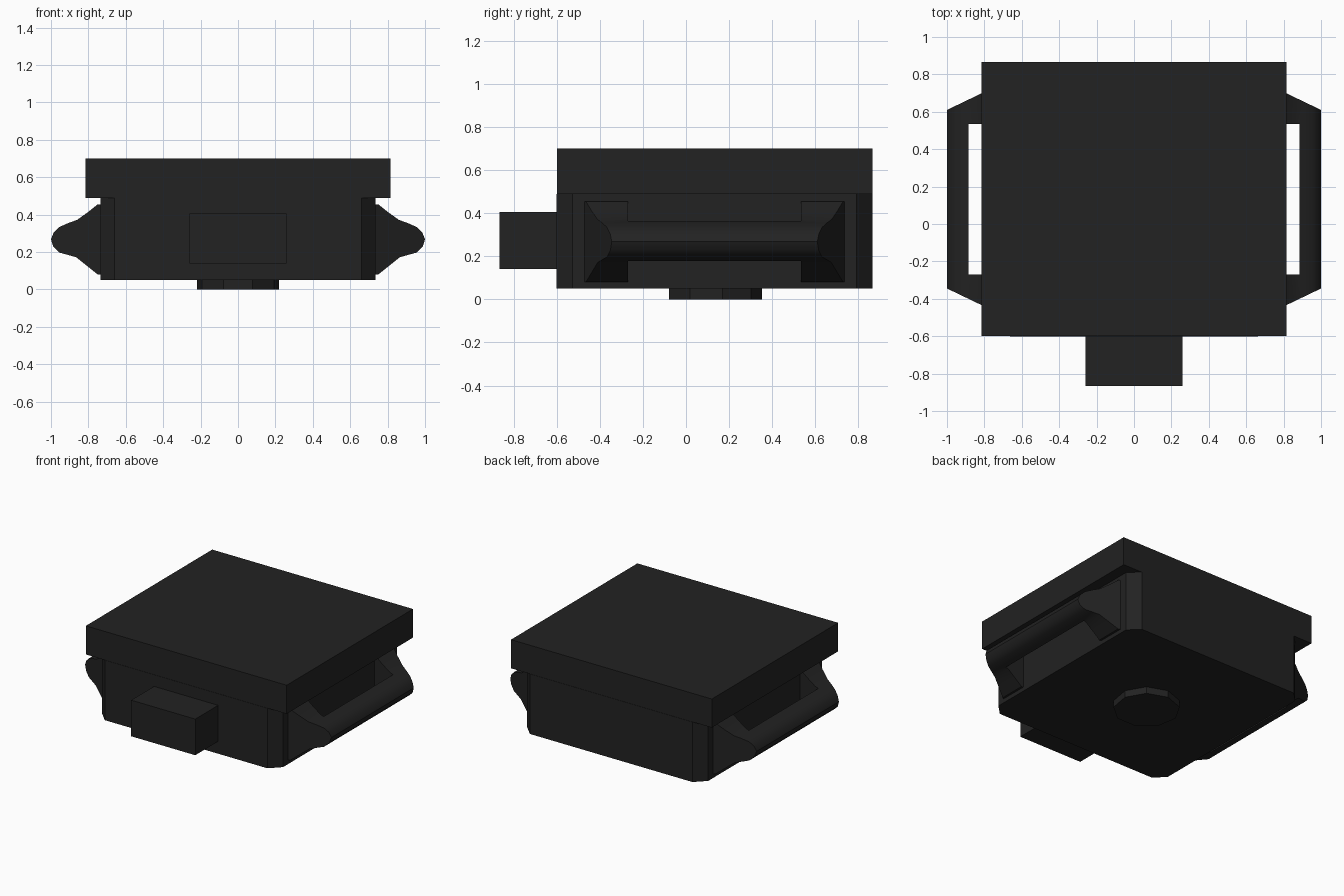
import bpy
import bmesh
from math import pi, sin, cos, radians

cube = bpy.data.objects.get("Cube")
if cube:
    bpy.data.objects.remove(cube, do_unlink=True)

black = bpy.data.materials.new("matte_black")
black.use_nodes = True
colour = (0.016, 0.016, 0.016, 1)
black.diffuse_color = colour
bsdf = black.node_tree.nodes["Principled BSDF"]
bsdf.inputs["Base Color"].default_value = colour
bsdf.inputs["Roughness"].default_value = 0.8


def loft(name, ring_a, ring_b):
    """Solid between two matching rings of points."""
    bm = bmesh.new()
    a = [bm.verts.new(p) for p in ring_a]
    b = [bm.verts.new(p) for p in ring_b]
    bm.faces.new(a)
    bm.faces.new(b)
    for i in range(len(a)):
        j = (i + 1) % len(a)
        bm.faces.new((a[i], a[j], b[j], b[i]))
    bmesh.ops.recalc_face_normals(bm, faces=bm.faces)
    mesh = bpy.data.meshes.new(name)
    bm.to_mesh(mesh)
    bm.free()
    mesh.materials.append(black)
    obj = bpy.data.objects.new(name, mesh)
    bpy.context.collection.objects.link(obj)
    return obj


def prism(name, outline, z0, z1):
    return loft(name, [(x, y, z0) for x, y in outline],
                [(x, y, z1) for x, y in outline])


def block(name, x0, x1, y0, y1, z0, z1):
    return prism(name, [(x0, y0), (x1, y0), (x1, y1), (x0, y1)], z0, z1)


# Body with chamfered upright corners
X, Y0, Y1, C = 0.735, -0.602, 0.867, 0.075
prism("body", [(-X + C, Y0), (X - C, Y0), (X, Y0 + C), (X, Y1 - C),
               (X - C, Y1), (-X + C, Y1), (-X, Y1 - C), (-X, Y0 + C)], 0.05, 0.49)

# Overhanging lid and front block
block("lid", -0.815, 0.815, -0.60, 0.865, 0.49, 0.70)
block("front_block", -0.26, 0.26, -0.867, -0.59, 0.14, 0.405)

# Nine-sided foot
angles = [pi / 2 + radians(40) * i for i in range(9)]
prism("foot", [(0.223 * cos(t), 0.13 + 0.223 * sin(t)) for t in angles], 0, 0.06)

# Side handles: flared profile with slanted ends and an open grip
profile = [(0.70, 0.455), (0.75, 0.455), (0.80, 0.415), (0.86, 0.372), (0.91, 0.354),
           (0.955, 0.334), (0.985, 0.305), (1.0, 0.268), (0.987, 0.228), (0.955, 0.197),
           (0.91, 0.185), (0.865, 0.172), (0.80, 0.12), (0.75, 0.08), (0.70, 0.08)]


def end_inset(x):
    return (x - 0.735) * 0.48


for side, s in (("left", 1), ("right", -1)):
    handle = loft(side + "_handle",
                  [(s * x, -0.472 + end_inset(x), z) for x, z in profile],
                  [(s * x, 0.737 - end_inset(x), z) for x, z in profile])
    xs = sorted((s * 0.60, s * 0.885))
    cutter = block("grip_cutter", xs[0], xs[1], -0.27, 0.535, 0, 0.6)
    cutter.hide_render = True
    mod = handle.modifiers.new("grip", "BOOLEAN")
    mod.operation = "DIFFERENCE"
    mod.solver = "EXACT"
    mod.object = cutter
    bpy.ops.object.select_all(action="DESELECT")
    bpy.context.view_layer.objects.active = handle
    handle.select_set(True)
    bpy.ops.object.modifier_apply(modifier=mod.name)
    bpy.data.objects.remove(cutter, do_unlink=True)
    bpy.ops.object.shade_smooth_by_angle(angle=radians(35))
